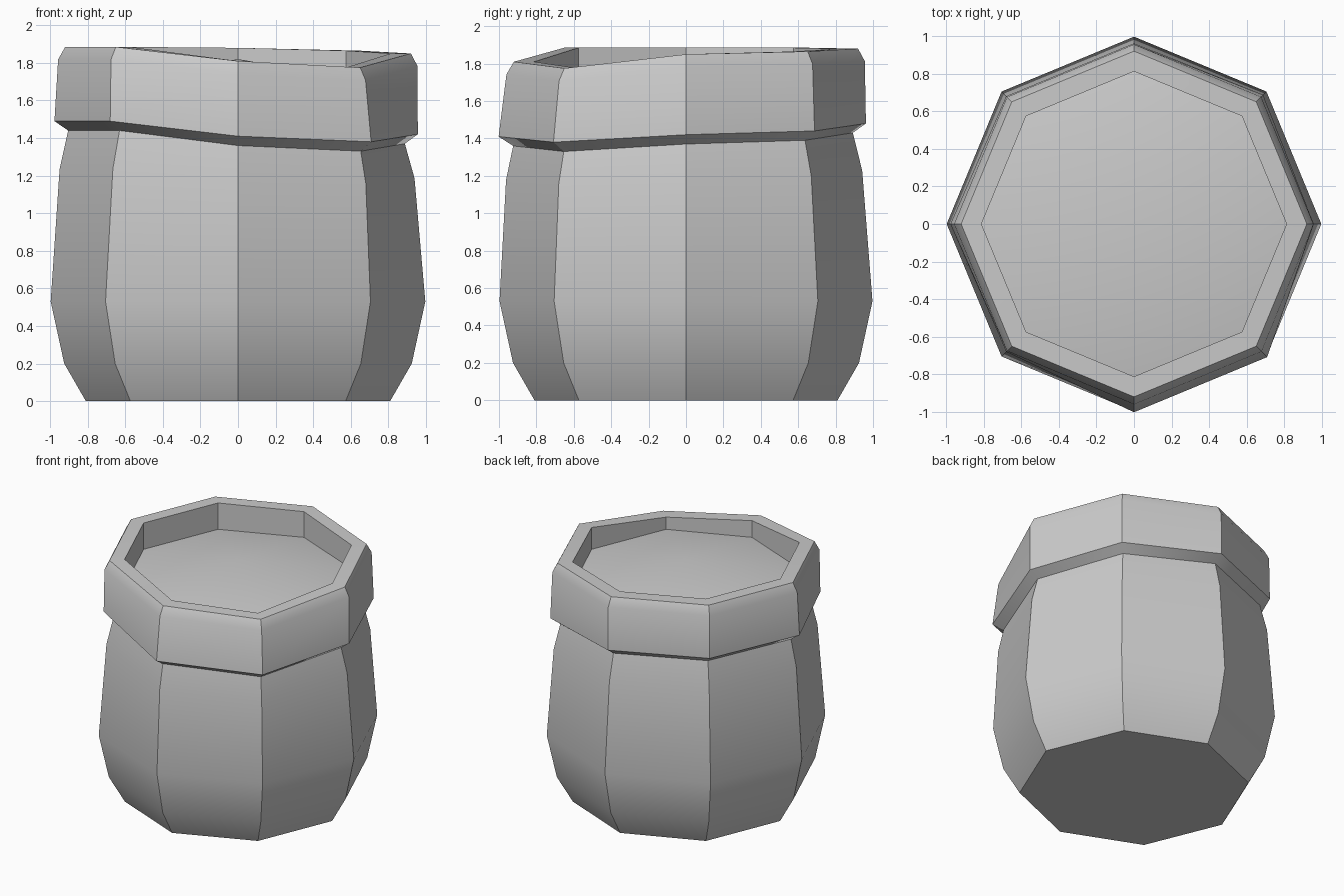
import bpy, bmesh, math

if "Cube" in bpy.data.objects:
    bpy.data.objects.remove(bpy.data.objects["Cube"])

N = 8
# uneven heights and slight lean per corner, starting at +x, anticlockwise
low = [1.42, 1.44, 1.48, 1.49, 1.49, 1.49, 1.41, 1.38]
top = [1.85, 1.865, 1.88, 1.885, 1.885, 1.885, 1.81, 1.775]
lean = [-0.015, 0, -0.01, -0.01, 0.005, -0.01, 0.03, 0.03]


def ring(radius, heights, k=0.0):
    if not isinstance(heights, list):
        heights = [heights] * N
    pts = []
    for i in range(N):
        a = 2 * math.pi * i / N
        r = radius + k * lean[i]
        pts.append((r * math.cos(a), r * math.sin(a), heights[i]))
    return pts


def shift(heights, d):
    return [h + d for h in heights]


def loft(name, rings, cap_start=False, apex=None):
    bm = bmesh.new()
    loops = [[bm.verts.new(p) for p in pts] for pts in rings]
    for a, b in zip(loops, loops[1:]):
        for i in range(N):
            j = (i + 1) % N
            bm.faces.new((a[i], a[j], b[j], b[i]))
    if cap_start:
        bm.faces.new(loops[0][::-1])
    if apex:
        tip, last = bm.verts.new((0, 0, apex)), loops[-1]
        for i in range(N):
            bm.faces.new((last[i], last[(i + 1) % N], tip))
    mesh = bpy.data.meshes.new(name)
    bm.to_mesh(mesh)
    bm.free()
    obj = bpy.data.objects.new(name, mesh)
    bpy.context.collection.objects.link(obj)
    bpy.ops.object.select_all(action='DESELECT')
    obj.select_set(True)
    bpy.context.view_layer.objects.active = obj
    bpy.ops.object.shade_smooth_by_angle(angle=math.radians(31))
    return obj


neck = ring(0.9, shift(low, -0.05), 0.8)

# sack-shaped body
loft("sack_body", [
    ring(0.81, 0.0),
    ring(0.925, 0.2),
    ring(0.997, 0.53),
    ring(0.947, [1.2 + 0.7 * (h - 1.44) for h in low], 0.5),
    neck,
], cap_start=True)

# rolled rim with gently heaped contents inside it
loft("rolled_rim", [
    neck,
    ring(0.972, low, 1.0),
    ring(0.957, shift(top, -0.067), 0.1),
    ring(0.92, top),
    ring(0.812, top),
    ring(0.812, 1.68),
], apex=1.82)
